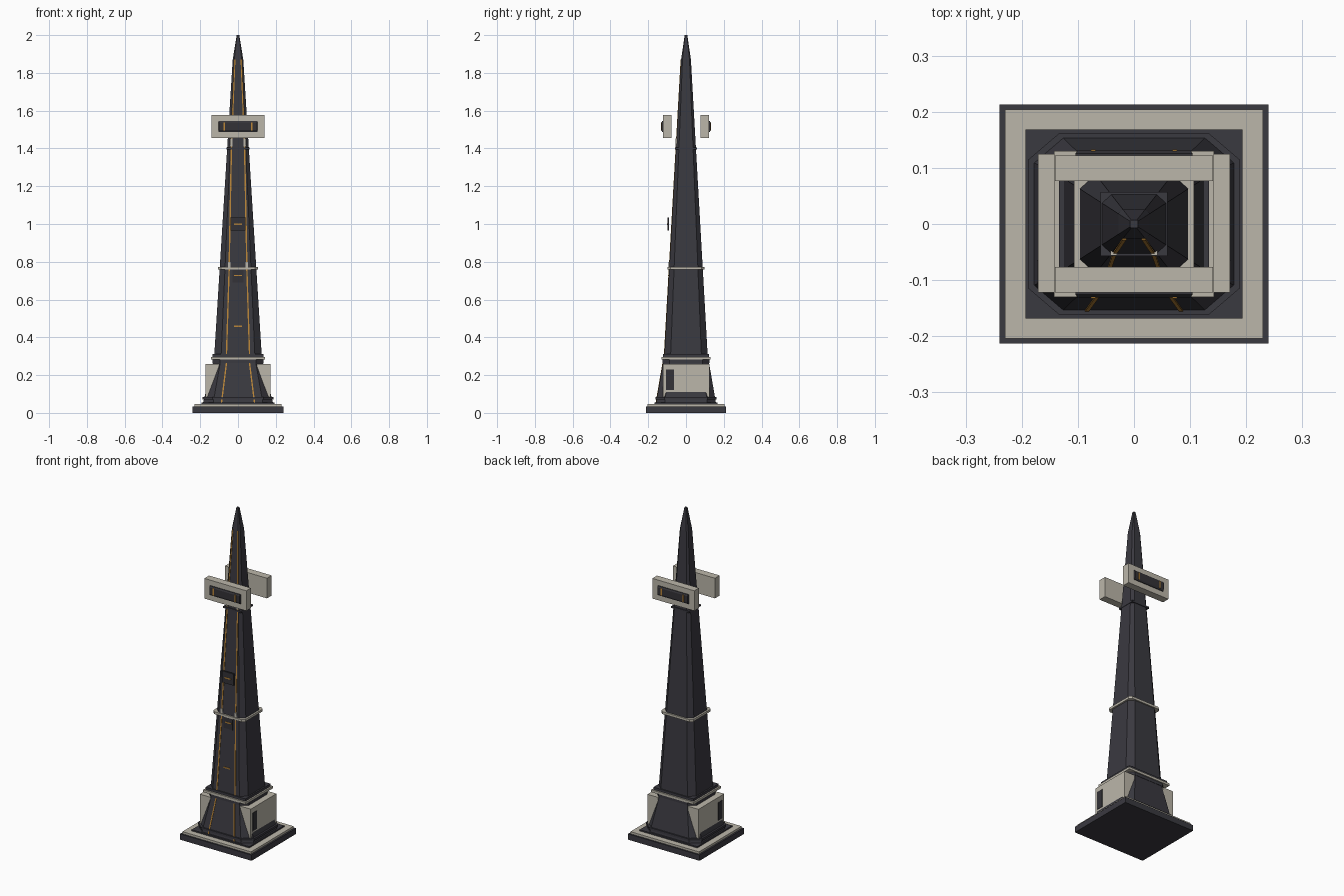
import bpy
import bmesh

cube = bpy.data.objects.get("Cube")
if cube:
    bpy.data.objects.remove(cube, do_unlink=True)


def material(name, rgb):
    m = bpy.data.materials.new(name)
    m.use_nodes = True
    m.diffuse_color = (*rgb, 1)
    m.node_tree.nodes["Principled BSDF"].inputs["Base Color"].default_value = (*rgb, 1)
    return m


DARK = material("dark slate", (0.042, 0.041, 0.051))
PANEL = material("dark panel", (0.033, 0.032, 0.038))
STONE = material("pale stone", (0.50, 0.47, 0.40))
GOLD = material("amber light", (0.50, 0.24, 0.04))


def loft(name, rings, mat):
    """Join matching rings of points into a closed flat-faced solid."""
    bm = bmesh.new()
    loops = [[bm.verts.new(p) for p in ring] for ring in rings]
    n = len(loops[0])
    for a, b in zip(loops, loops[1:]):
        for i in range(n):
            j = (i + 1) % n
            bm.faces.new((a[i], a[j], b[j], b[i]))
    bm.faces.new(loops[0][::-1])
    bm.faces.new(loops[-1])
    bmesh.ops.recalc_face_normals(bm, faces=bm.faces)
    mesh = bpy.data.meshes.new(name)
    bm.to_mesh(mesh)
    bm.free()
    mesh.materials.append(mat)
    obj = bpy.data.objects.new(name, mesh)
    bpy.context.collection.objects.link(obj)
    return obj


def rect(x0, x1, y0, y1, z):
    return [(x0, y0, z), (x1, y0, z), (x1, y1, z), (x0, y1, z)]


def box(name, x0, x1, y0, y1, z0, z1, mat):
    return loft(name, [rect(x0, x1, y0, y1, z0), rect(x0, x1, y0, y1, z1)], mat)


def slab(name, hx, hy, z0, z1, mat):
    return box(name, -hx, hx, -hy, hy, z0, z1, mat)


def octagon(hx, hy, z, cut=0.29):
    cx, cy = hx * (1 - cut), hy * (1 - cut)
    return [(-cx, -hy, z), (cx, -hy, z), (hx, -cy, z), (hx, cy, z),
            (cx, hy, z), (-cx, hy, z), (-hx, cy, z), (-hx, -cy, z)]


# Half width, half depth and height of the tower body
BASE = [(0.186, 0.159, 0.05), (0.128, 0.119, 0.283)]
SHAFT = [(0.127, 0.116, 0.283), (0.028, 0.026, 1.87)]
SPIRE = [(0.028, 0.026, 1.87), (0.007, 0.007, 2.0)]


def front(z):
    """Depth of the tower front at a height."""
    (_, y0, z0), (_, y1, z1) = BASE if z < BASE[1][2] else SHAFT
    return -(y0 + (y1 - y0) * (z - z0) / (z1 - z0))


# Stepped plinth
slab("plinth_slab", 0.24, 0.213, 0, 0.035, DARK)
slab("plinth_stone_step", 0.23, 0.204, 0.035, 0.048, STONE)
slab("plinth_upper_step", 0.193, 0.168, 0.048, 0.056, DARK)
loft("base_ledge", [octagon(0.189, 0.161, z) for z in (0.07, 0.083)], DARK)

# Tower body
for name, profile in (("tower_base", BASE), ("tower_shaft", SHAFT), ("spire", SPIRE)):
    loft(name, [octagon(*p) for p in profile], DARK)

# Bands round the tower
slab("lower_stone_band", 0.143, 0.13, 0.283, 0.297, STONE)
slab("lower_dark_band", 0.134, 0.121, 0.297, 0.312, DARK)
loft("neck_band", [octagon(0.136, 0.124, z) for z in (0.265, 0.283)], DARK)
loft("middle_stone_band", [octagon(0.107, 0.097, z, 0.15) for z in (0.758, 0.772)], STONE)
slab("upper_dark_band", 0.06, 0.057, 1.395, 1.405, DARK)

# Side blocks with doors
for side, label in ((1, "left"), (-1, "right")):
    box(label + "_side_block", *sorted((side * 0.1, side * 0.171)),
        -0.122, 0.125, 0.07, 0.26, STONE)
    box(label + "_door", *sorted((side * 0.165, side * 0.173)),
        -0.105, -0.064, 0.12, 0.23, PANEL)

# Floating sign boards, with a bevelled screen on each outer face
for side, label in ((-1, "front"), (1, "back")):
    box(label + "_sign_board", -0.141, 0.141, *sorted((side * 0.077, side * 0.122)),
        1.455, 1.577, STONE)
    outline = []
    for y, inset in ((0.121, 0), (0.126, 0), (0.131, 0.009)):
        hx, low, high = 0.104 - inset / 3, 1.488 + inset, 1.545 - inset
        outline.append([(-hx, side * y, low), (hx, side * y, low),
                        (hx, side * y, high), (-hx, side * y, high)])
    loft(label + "_screen", outline, PANEL)
    for x in (-0.073, 0.073):
        box(label + "_screen_light", x - 0.004, x + 0.004,
            *sorted((side * 0.125, side * 0.1325)), 1.495, 1.538, GOLD)

# Converging light strips and their clips on the front
STRIPS = {"base": ((0.087, 0.056), (0.061, 0.265)),
          "lower": ((0.061, 0.312), (0.047, 0.758)),
          "middle": ((0.047, 0.772), (0.035, 1.395)),
          "upper": ((0.035, 1.405), (0.017, 1.87))}
for side in (-1, 1):
    for label, ends in STRIPS.items():
        loft(label + "_light_strip",
             [rect(side * x - 0.0035, side * x + 0.0035,
                   front(z) - 0.0025, front(z) + 0.003, z) for x, z in ends], GOLD)
    for x, z0, z1 in ((0.047, 0.772, 0.8), (0.036, 1.41, 1.452)):
        y = front(z0)
        box("strip_clip", side * x - 0.006, side * x + 0.006,
            y - 0.004, y + 0.01, z0, z1, STONE)

# Front plaque and short light bars
box("front_plaque", -0.039, 0.039, -0.099, -0.089, 0.965, 1.035, PANEL)
box("plaque_light", -0.021, 0.021, -0.101, -0.098, 0.996, 1.003, GOLD)
box("lower_plaque", -0.03, 0.03, front(0.69) - 0.001, -0.085, 0.69, 0.757, PANEL)
box("lower_plaque_light", -0.021, 0.021, front(0.69) - 0.003, -0.088, 0.724, 0.731, GOLD)
box("lower_light_bar", -0.021, 0.021, front(0.458) - 0.003, -0.1, 0.455, 0.462, GOLD)
